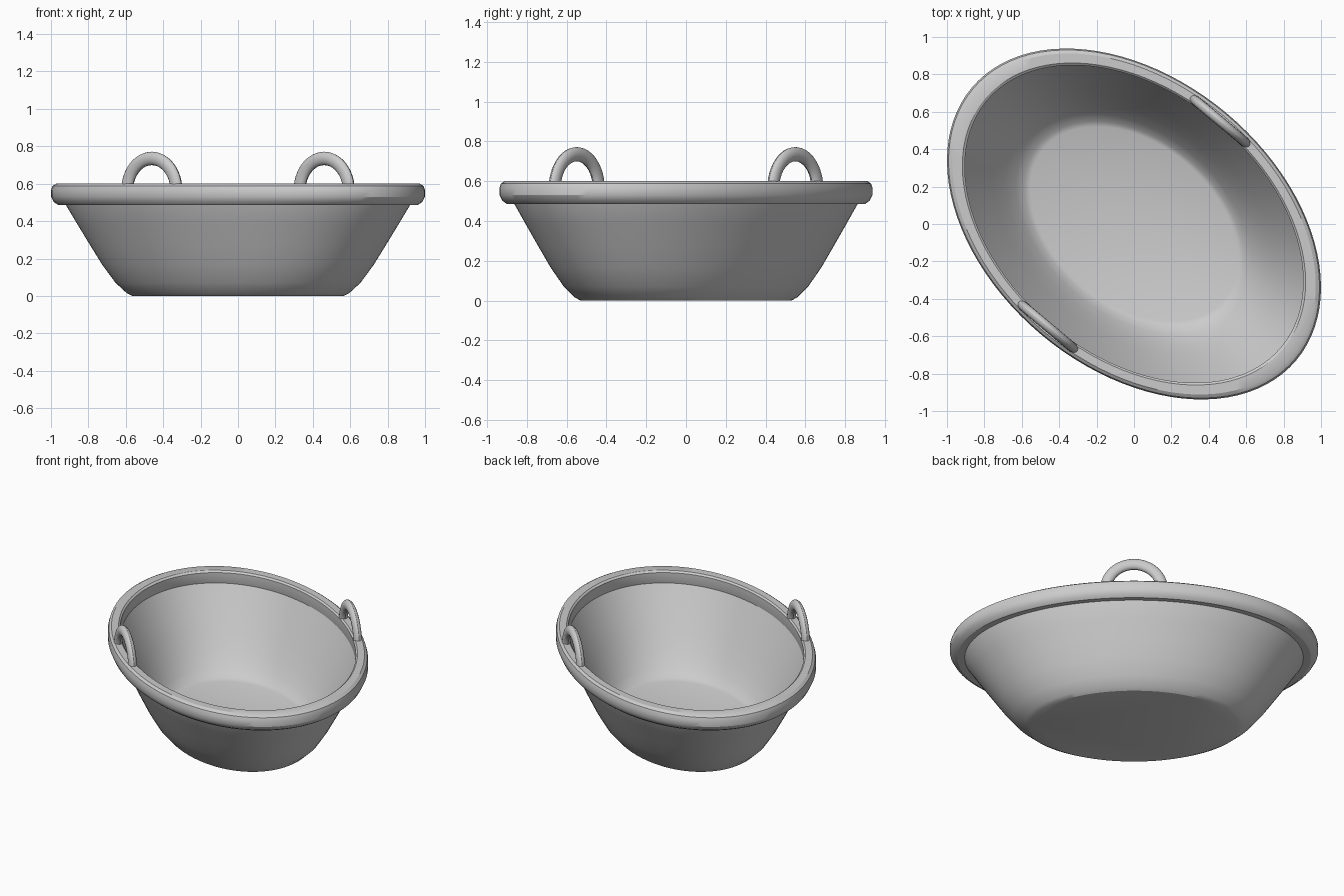
import bpy, bmesh
from math import sin, cos, pi, radians
from mathutils import Matrix

if "Cube" in bpy.data.objects:
    bpy.data.objects.remove(bpy.data.objects["Cube"])

SEMI_MAJOR, SEMI_MINOR = 1.133, 0.772
TURN = Matrix.Rotation(radians(-40), 4, 'Z')
SEGMENTS = 96


def finish(name, bm):
    bm.transform(TURN)
    bmesh.ops.recalc_face_normals(bm, faces=bm.faces)
    mesh = bpy.data.meshes.new(name)
    bm.to_mesh(mesh)
    bm.free()
    obj = bpy.data.objects.new(name, mesh)
    bpy.context.collection.objects.link(obj)
    bpy.ops.object.select_all(action='DESELECT')
    bpy.context.view_layer.objects.active = obj
    obj.select_set(True)
    bpy.ops.object.shade_smooth_by_angle(angle=radians(30))


def bridge(bm, a, b):
    n = len(a)
    for i in range(n):
        j = (i + 1) % n
        bm.faces.new((a[i], a[j], b[j], b[i]))


def oval_lathe(name, profile, closed):
    bm = bmesh.new()
    rings = []
    for s, z in profile:
        rings.append([bm.verts.new((s * SEMI_MAJOR * cos(2 * pi * i / SEGMENTS),
                                    s * SEMI_MINOR * sin(2 * pi * i / SEGMENTS), z))
                      for i in range(SEGMENTS)])
    for a, b in zip(rings, rings[1:]):
        bridge(bm, a, b)
    if closed:
        bridge(bm, rings[-1], rings[0])
    else:
        bm.faces.new(rings[0])
        bm.faces.new(rings[-1])
    finish(name, bm)


def handle(name, side):
    bm = bmesh.new()
    steps, sides, radius = 24, 16, 0.172
    rings = []
    for k in range(steps + 1):
        t = pi * k / steps
        ring = []
        for i in range(sides):
            u = 2 * pi * i / sides
            r = radius + 0.036 * cos(u)
            ring.append(bm.verts.new((r * cos(t), side * 0.717 + 0.026 * sin(u),
                                      0.563 + r * sin(t))))
        rings.append(ring)
    for a, b in zip(rings, rings[1:]):
        bridge(bm, a, b)
    bm.faces.new(rings[0])
    bm.faces.new(rings[-1])
    finish(name, bm)


# Basin shell: outside from floor to rim, then back down the inside
oval_lathe("basin", [(0.565, 0), (0.595, 0.015), (0.655, 0.07), (0.725, 0.165),
                     (0.79, 0.27), (0.86, 0.385), (0.92, 0.485), (0.935, 0.53),
                     (0.905, 0.52), (0.83, 0.39), (0.755, 0.27), (0.69, 0.165),
                     (0.63, 0.09), (0.585, 0.045), (0.555, 0.033)], False)

# Thick rolled rim
oval_lathe("rim", [(0.905, 0.515), (0.918, 0.485), (0.96, 0.485), (0.985, 0.502),
                   (1.0, 0.53), (1.0, 0.565), (0.992, 0.588), (0.972, 0.6),
                   (0.918, 0.6), (0.905, 0.59)], True)

# Pair of loop handles on the long sides
handle("back_handle", 1)
handle("front_handle", -1)
